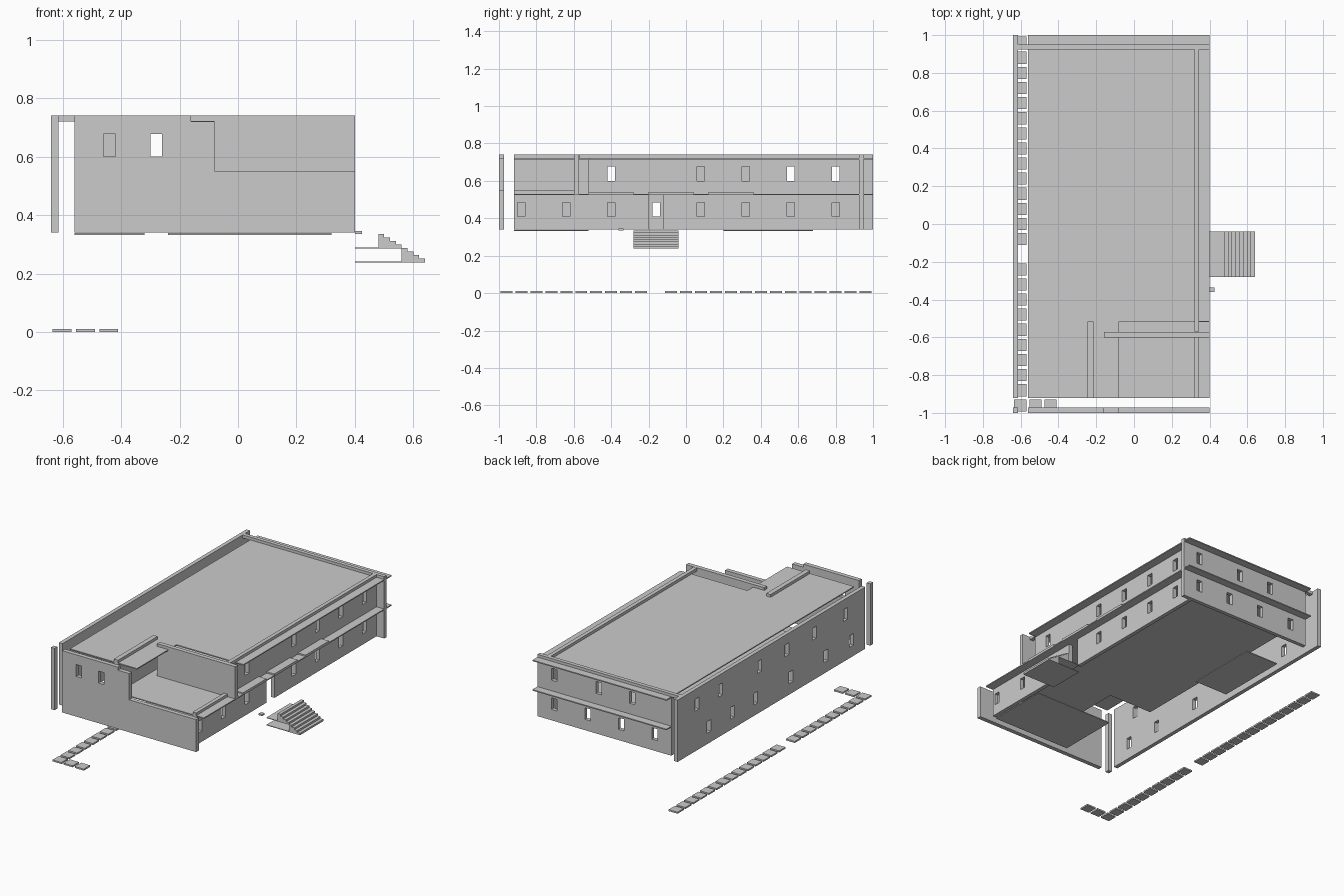
import bpy, bmesh

if "Cube" in bpy.data.objects:
    bpy.data.objects.remove(bpy.data.objects["Cube"])


def make_object(name, bm):
    bmesh.ops.recalc_face_normals(bm, faces=bm.faces)
    mesh = bpy.data.meshes.new(name)
    bm.to_mesh(mesh)
    bm.free()
    ob = bpy.data.objects.new(name, mesh)
    bpy.context.collection.objects.link(ob)
    return ob


def panel(name, axis, lo, hi, outline, holes=()):
    """Slab normal to axis; outline and holes are (u0, u1, v0, v1)."""
    rects = [outline] + list(holes)
    us = sorted({round(u, 4) for r in rects for u in r[:2]})
    vs = sorted({round(v, 4) for r in rects for v in r[2:]})
    place = {'x': lambda u, v, d: (d, u, v),
             'y': lambda u, v, d: (u, d, v),
             'z': lambda u, v, d: (u, v, d)}[axis]
    bm = bmesh.new()
    verts = {}

    def vert(u, v):
        if (u, v) not in verts:
            verts[u, v] = bm.verts.new(place(u, v, lo))
        return verts[u, v]

    for u0, u1 in zip(us, us[1:]):
        for v0, v1 in zip(vs, vs[1:]):
            cu, cv = (u0 + u1) / 2, (v0 + v1) / 2
            if not any(h[0] < cu < h[1] and h[2] < cv < h[3] for h in holes):
                bm.faces.new([vert(u0, v0), vert(u1, v0), vert(u1, v1), vert(u0, v1)])
    ext = bmesh.ops.extrude_face_region(bm, geom=bm.faces[:], use_keep_orig=True)
    moved = [g for g in ext['geom'] if isinstance(g, bmesh.types.BMVert)]
    bmesh.ops.translate(bm, verts=moved, vec=place(0, 0, hi - lo))
    return make_object(name, bm)


def box(name, x0, x1, y0, y1, z0, z1):
    return panel(name, 'z', z0, z1, (x0, x1, y0, y1))


def windows(centres, z0, z1):
    return [(c - 0.02, c + 0.02, z0, z1) for c in centres]


UP, LOW = (0.60, 0.677), (0.41, 0.485)

# Front wall with stepped cut for the terrace
panel("front_wall", 'y', -1.0, -0.972, (-0.56, 0.40, 0.34, 0.74),
      windows([-0.44, -0.28], *UP) + [(-0.08, 0.40, 0.55, 0.74), (-0.16, -0.08, 0.72, 0.74)])

# Left wall and free corner post
panel("left_wall", 'x', -0.64, -0.614, (-0.92, 1.0, 0.34, 0.74),
      windows([0.80, 0.56, 0.16, -0.12, -0.40, -0.72], *UP)
      + windows([0.68, 0.44, 0.20, -0.16, -0.52, -0.78], *LOW))
box("corner_post", -0.64, -0.614, -1.0, -0.972, 0.34, 0.74)

# Back wall with its parapet
panel("back_wall", 'y', 0.925, 0.95, (-0.56, 0.40, 0.34, 0.72),
      windows([0.28, -0.04, -0.28], *UP) + windows([0.28, 0.04, -0.20, -0.44], *LOW))
box("back_parapet", -0.64, 0.40, 0.925, 0.95, 0.72, 0.74)

# Right wall: lower storey with doorway, upper storey behind the terrace
panel("right_wall_lower", 'x', 0.32, 0.345, (-0.92, 0.925, 0.34, 0.525),
      windows([-0.88, -0.64, -0.40, 0.08, 0.32, 0.56, 0.80], *LOW)
      + [(-0.20, -0.12, 0.34, 0.525)])
panel("right_wall_upper", 'x', 0.32, 0.345, (-0.52, 0.925, 0.53, 0.715),
      windows([-0.40, 0.08, 0.32, 0.56, 0.80], *UP))
box("right_parapet", 0.32, 0.345, -0.57, 0.925, 0.72, 0.74)
box("terrace_parapet", 0.32, 0.345, -0.92, -0.60, 0.53, 0.548)

# Terrace back wall and inner wall
box("terrace_back_wall", -0.16, 0.40, -0.60, -0.572, 0.53, 0.74)
box("inner_wall", -0.245, -0.215, -0.92, -0.515, 0.53, 0.74)

# Overhanging slabs
panel("roof_slab", 'z', 0.715, 0.722, (-0.56, 0.40, -0.92, 1.0),
      [(-0.08, 0.40, -0.92, -0.515)])
panel("upper_floor_slab", 'z', 0.524, 0.531, (-0.56, 0.40, -0.92, 1.0),
      [(-0.56, -0.245, -0.92, -0.515)])

# Ledge strips and ground level floor plates
for y in (-0.40, -0.08, 0.24):
    box("ledge_strip", 0.345, 0.40, y - 0.12, y + 0.12, 0.531, 0.54)
box("front_floor_plate", -0.24, 0.32, -0.92, -0.52, 0.332, 0.338)
box("rear_floor_plate", -0.56, -0.32, 0.20, 0.68, 0.332, 0.338)

# Entrance stairs in two flights, each on a thin plate
for flight, (x0, base) in enumerate([(0.48, 0.285), (0.56, 0.238)]):
    pts = [(x0, base)]
    for i in range(4):
        z = 0.336 - 0.0122 * (flight * 4 + i)
        pts += [(x0 + 0.02 * i, z), (x0 + 0.02 * (i + 1), z)]
    pts.append((x0 + 0.08, base))
    bm = bmesh.new()
    face = bm.faces.new([bm.verts.new((x, -0.28, z)) for x, z in pts])
    ext = bmesh.ops.extrude_face_region(bm, geom=[face], use_keep_orig=True)
    bmesh.ops.translate(bm, vec=(0, 0.24, 0),
                        verts=[g for g in ext['geom'] if isinstance(g, bmesh.types.BMVert)])
    make_object("stair_flight", bm)
    box("stair_plate", 0.40, 0.56, -0.28, -0.04, base, base + 0.004)
box("door_block", 0.40, 0.425, -0.36, -0.335, 0.335, 0.345)

# Stepping stones along the left, turning the front corner
stones = [(-0.602, -0.96 + 0.08 * i) for i in range(25) if i != 10]
stones += [(-0.522, -0.96), (-0.442, -0.96)]
for x, y in stones:
    box("stepping_stone", x - 0.032, x + 0.032, y - 0.032, y + 0.032, 0.0, 0.01)
